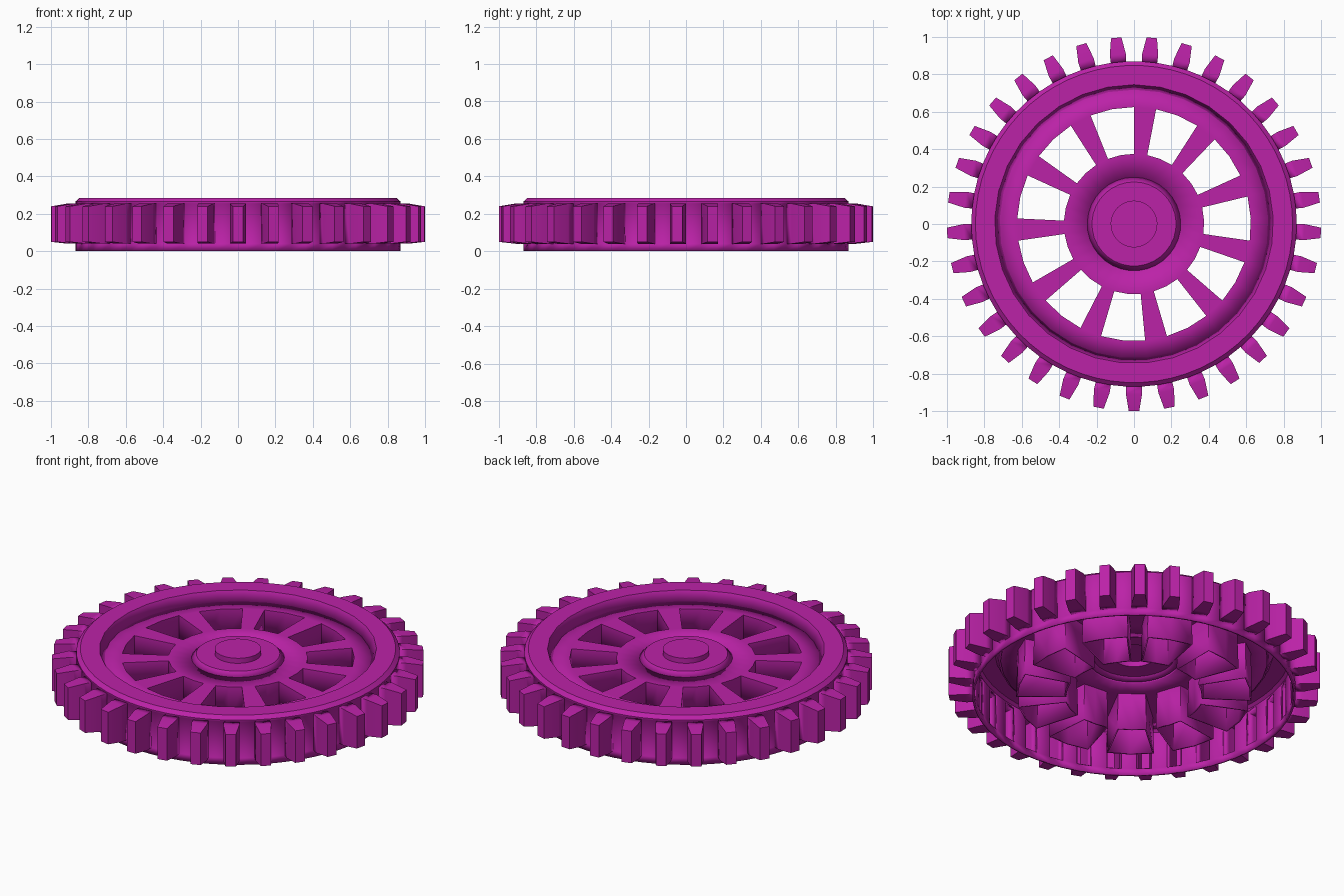
import bpy, bmesh
from math import sin, cos, tau, pi, radians
from mathutils import Vector

if "Cube" in bpy.data.objects:
    bpy.data.objects.remove(bpy.data.objects["Cube"])

N = 33                      # teeth, and sectors of the wheel
WALL = 0.012                # shell thickness
R = 0.87                    # rim radius
TOP, WEB = 0.285, 0.23      # heights of rim top and web plate
TOOTH_LOW, TOOTH_HIGH = 0.04, 0.255

magenta = bpy.data.materials.new("magenta plastic")
magenta.use_nodes = True
color = (0.5, 0.016, 0.39, 1)
magenta.diffuse_color = color
magenta.node_tree.nodes["Principled BSDF"].inputs["Base Color"].default_value = color


def point(i, r, z):
    """Point at sector position i, counted from the back."""
    a = pi / 2 + i * tau / N
    return Vector((r * cos(a), r * sin(a), z))


def strip(i, j, low, high):
    """One face between two (radius, height) pairs, from position i to j."""
    return [point(i, *low), point(j, *low), point(j, *high), point(i, *high)]


def lathe(profile):
    return [strip(k, k + 1, a, b) for a, b in zip(profile, profile[1:]) for k in range(N)]


def build(name, faces):
    bm = bmesh.new()
    for f in faces:
        bm.faces.new([bm.verts.new(p) for p in f])
    bmesh.ops.remove_doubles(bm, verts=bm.verts, dist=0.0001)
    mesh = bpy.data.meshes.new(name)
    bm.to_mesh(mesh)
    bm.free()
    mesh.materials.append(magenta)
    obj = bpy.data.objects.new(name, mesh)
    bpy.context.collection.objects.link(obj)
    shell = obj.modifiers.new("wall", "SOLIDIFY")
    shell.thickness = WALL
    shell.offset = -1
    bpy.ops.object.select_all(action="DESELECT")
    obj.select_set(True)
    bpy.context.view_layer.objects.active = obj
    bpy.ops.object.shade_smooth_by_angle(angle=radians(15))
    return obj


# Rim: outer wall open behind each tooth, chamfer, flat top, sloped inner wall
wall = [(R, 0), (R, TOOTH_LOW), (R, TOOTH_HIGH), (R, 0.265), (0.848, TOP)]
lip, inner = wall[-1], (0.745, TOP)
rim = lathe([inner, (0.718, WEB)])
for k in range(N):
    for a, b in zip(wall, wall[1:]):
        rim.append(strip(k - 0.25, k + 0.25, a, b))
        if b[1] != TOOTH_HIGH:
            rim.append(strip(k + 0.25, k + 0.75, a, b))
    # Flat top joins the finer outer edge to the coarser inner edge
    rim.append([point(k - 0.25, *lip), point(k + 0.25, *lip), point(k, *inner)])
    rim.append([point(k + 0.25, *lip), point(k + 0.75, *lip),
                point(k + 1, *inner), point(k, *inner)])
build("rim", rim)

# Teeth: hollow, bulging a little, then narrowing to a flat tip
half = tau / N / 4
sections = [(R * cos(half), R * sin(half), TOOTH_LOW, TOOTH_HIGH),
            (0.91, 0.043, TOOTH_LOW, TOOTH_HIGH),
            (1.0, 0.028, 0.05, 0.24)]
teeth = []
for k in range(N):
    out = point(k + 0.5, 1, 0)
    side = Vector((-out.y, out.x, 0))
    loops = [[out * r + side * s * w + Vector((0, 0, z))
              for s, z in ((-1, lo), (1, lo), (1, hi), (-1, hi))]
             for r, w, lo, hi in sections]
    for a, b in zip(loops, loops[1:]):
        for j in range(4):
            n = (j + 1) % 4
            teeth.append([a[j], a[n], b[n], b[j]])
    teeth.append(loops[-1])
build("teeth", teeth)

# Web plate: spokes every third sector, deep walled windows between them
R_OUT, R_IN = 0.625, 0.375
web = lathe([(0.718, WEB), (R_OUT, WEB)]) + lathe([(R_IN, WEB), (0.25, WEB)])
for k in range(N):
    if k % 3 == 2:
        web.append(strip(k, k + 1, (R_OUT, WEB), (R_IN, WEB)))
        for edge, order in ((k, 1), (k + 1, -1)):
            cheek = [point(edge, R_OUT, WEB), point(edge, R_IN, WEB),
                     point(edge, R_IN, 0), point(edge, R_OUT, 0)]
            web.append(cheek[::order])
    else:
        web.append(strip(k, k + 1, (R_OUT, WEB), (R_OUT, 0)))
        web.append(strip(k, k + 1, (R_IN, 0), (R_IN, WEB)))
build("web_with_windows", web)

# Hub: low tapered step with a round boss in the middle
HUB = 0.255
hub = lathe([(0.25, WEB), (0.225, HUB), (0.125, HUB), (0.125, TOP)])
hub.append([point(k, 0.125, TOP) for k in range(N)])
build("hub", hub)
